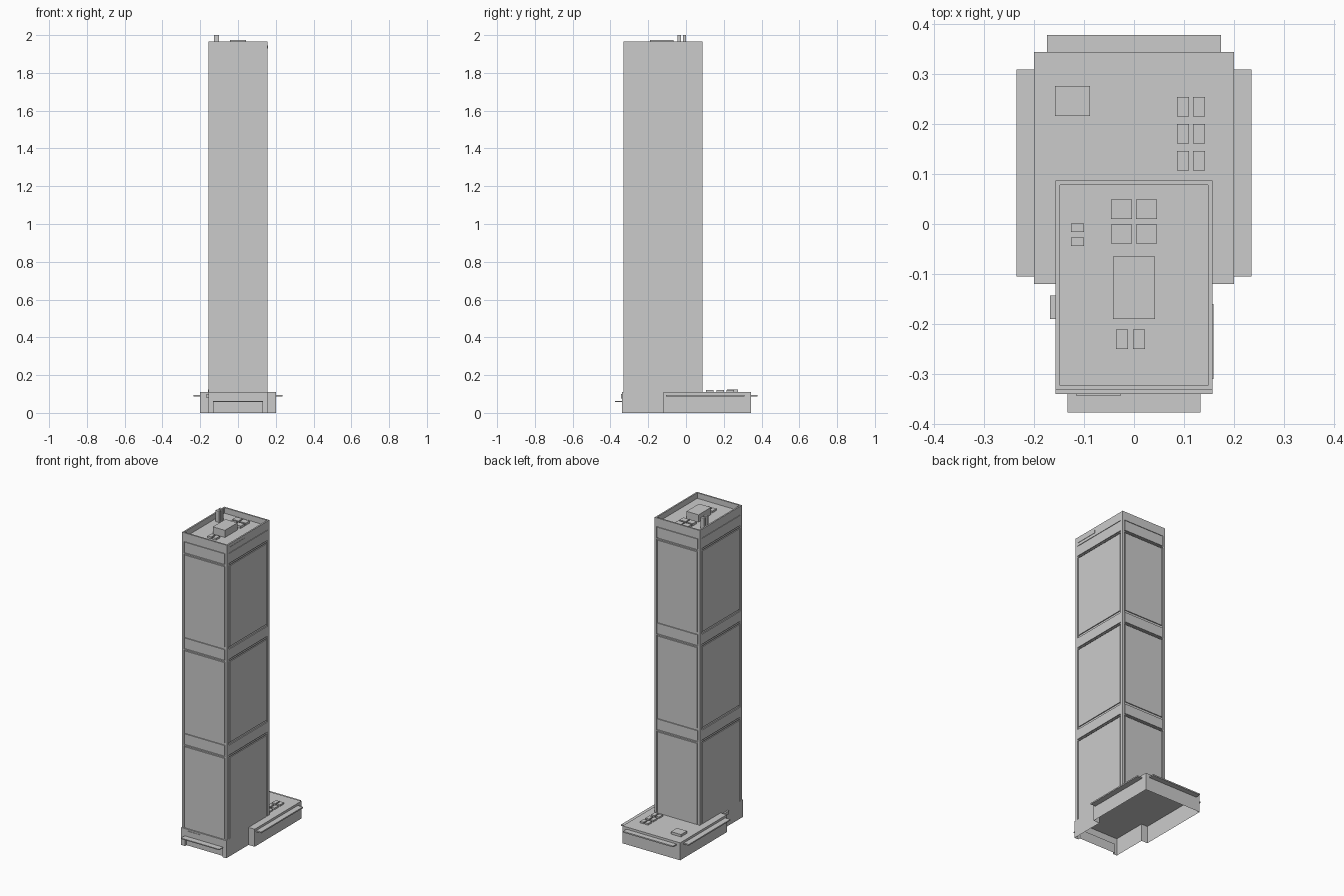
import bpy, bmesh
from mathutils import Vector

if "Cube" in bpy.data.objects:
    bpy.data.objects.remove(bpy.data.objects["Cube"])


def finish(name, bm):
    bmesh.ops.recalc_face_normals(bm, faces=bm.faces)
    me = bpy.data.meshes.new(name)
    bm.to_mesh(me)
    bm.free()
    ob = bpy.data.objects.new(name, me)
    bpy.context.collection.objects.link(ob)
    return ob


def add_box(bm, x, y, z):
    vs = bmesh.ops.create_cube(bm, size=1)['verts']
    for v in vs:
        v.co = Vector([(r[0] + r[1]) / 2 + c * (r[1] - r[0])
                       for c, r in zip(v.co, (x, y, z))])


def boxes(name, *items):
    bm = bmesh.new()
    for it in items:
        add_box(bm, *it)
    return finish(name, bm)


W, YF, YB = 0.157, -0.332, 0.087      # tower half width, front and back
D = 0.006                             # groove depth
H, TOP = 0.11, 1.965                  # podium height, parapet top

# Podium: open-bottomed shell with a recessed entrance in the front wall
F = -0.34
outline = [(W, F), (W, -0.12), (0.2, -0.12), (0.2, 0.344),
           (-0.2, 0.344), (-0.2, -0.12), (-W, -0.12), (-W, F)]
bm = bmesh.new()


def face(*pts):
    bm.faces.new([bm.verts.new(p) for p in pts])


for (ax, ay), (bx, by) in zip(outline, outline[1:]):
    face((ax, ay, 0), (bx, by, 0), (bx, by, H), (ax, ay, H))
face(*[(x, y, H) for x, y in outline])
E, EZ, R = 0.13, 0.06, F + 0.015
for s in (-1, 1):
    face((s * E, F, 0), (s * W, F, 0), (s * W, F, EZ), (s * E, F, EZ))
    face((s * E, F, 0), (s * E, R, 0), (s * E, R, EZ), (s * E, F, EZ))
face((-W, F, EZ), (W, F, EZ), (W, F, H), (-W, F, H))
face((-E, R, 0), (E, R, 0), (E, R, EZ), (-E, R, EZ))
face((-E, F, EZ), (E, F, EZ), (E, R, EZ), (-E, R, EZ))
bmesh.ops.remove_doubles(bm, verts=bm.verts, dist=1e-5)
finish("podium", bm)

# Canopies around the podium
CZ = (0.088, 0.096)
boxes("side_canopies", ((0.2, 0.235), (-0.105, 0.309), CZ),
      ((-0.235, -0.2), (-0.105, 0.309), CZ))
boxes("back_canopy", ((-0.174, 0.174), (0.344, 0.378), CZ))
boxes("entrance_canopy", ((-0.133, 0.133), (-0.377, F), (0.058, 0.064)))

# Blank plates on the walls
boxes("front_plate", ((-0.116, -0.026), (F - 0.003, F), (0.076, 0.1)))
boxes("side_plate", ((-0.168, -W), (-0.19, -0.143), (0.08, 0.1)))
boxes("upper_plate", ((W, W + 0.002), (-0.31, -0.16), (1.928, 1.946)))

# Tower core, set back so the gaps between facade plates read as grooves
boxes("tower_core", ((-W + D, W - D), (YF + D, YB - D), (H, 1.92)))

# Corner posts
PX, PY = 0.014, 0.02
boxes("corner_posts", *[(x, y, (H, 1.915))
      for x in ((-W, -W + PX), (W - PX, W))
      for y in ((YF, YF + PY), (YB - PY, YB))])


def facade(name, z, gx, gy):
    """Four plates around the tower, inset from its corners."""
    xs, ys = (-W + gx, W - gx), (YF + gy, YB - gy)
    boxes(name, (xs, (YF, YF + D), z), (xs, (YB - D, YB), z),
          ((-W, -W + D), ys, z), ((W - D, W), ys, z))


# Three stacked sections: window panel, rail and band
STEP = 0.603
for i in range(3):
    o = i * STEP
    facade(f"window_panels_{i + 1}",
           (H if i == 0 else 0.113 + o, 0.62 + o), PX + 0.006, PY + 0.006)
    facade(f"rail_{i + 1}", (0.625 + o, 0.631 + o), PX, PY)
    facade(f"band_{i + 1}", (0.638 + o, 0.701 + o), PX + 0.003, PY - 0.006)

# Parapet block with sunken roof
bm = bmesh.new()
add_box(bm, (-W, W), (YF, YB), (1.91, TOP))
bm.normal_update()
top = max(bm.faces, key=lambda f: f.calc_center_median().z)
bmesh.ops.inset_region(bm, faces=[top], thickness=0.0135)
new = bmesh.ops.extrude_discrete_faces(bm, faces=[top])['faces'][0]
bmesh.ops.translate(bm, verts=new.verts, vec=(0, 0, -0.035))
finish("parapet_roof", bm)

# Tower roof equipment
RZ = TOP - 0.035
boxes("roof_plant_room", ((-0.042, 0.042), (-0.19, -0.065), (RZ, 1.975)))
boxes("roof_chimneys", *[((-0.126, -0.1), y, (RZ, 2.0))
      for y in ((-0.016, 0.001), (-0.044, -0.027))])
boxes("roof_coolers", *[(x, y, (RZ, 1.945))
      for x in ((-0.046, -0.004), (0.004, 0.046))
      for y in ((-0.039, -0.001), (0.01, 0.049))])
boxes("roof_vents", *[(x, (-0.25, -0.211), (RZ, 1.942))
      for x in ((-0.036, -0.012), (-0.002, 0.022))])

# Podium roof equipment
boxes("podium_hatch", ((-0.158, -0.088), (0.216, 0.276), (H, 0.125)))
boxes("podium_vents", *[(x, (y, y + 0.039), (H, 0.12))
      for x in ((0.086, 0.11), (0.118, 0.142))
      for y in (0.107, 0.161, 0.215)])
